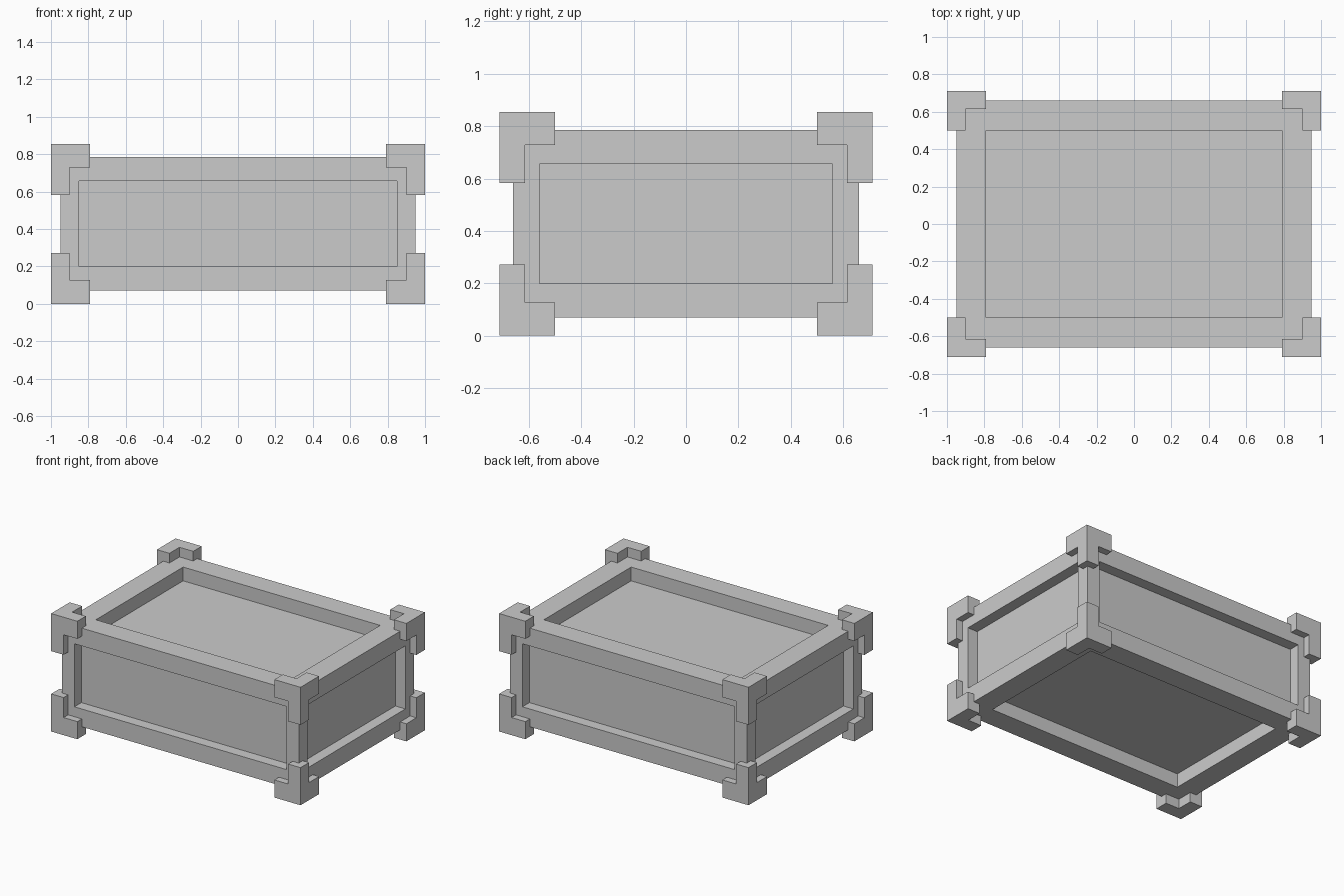
import bpy, bmesh
from mathutils import Vector

if "Cube" in bpy.data.objects:
    bpy.data.objects.remove(bpy.data.objects["Cube"])

MID = 0.4275  # mid height; everything is symmetric about it


def make_object(name, bm):
    bmesh.ops.recalc_face_normals(bm, faces=bm.faces)
    mesh = bpy.data.meshes.new(name)
    bm.to_mesh(mesh)
    bm.free()
    obj = bpy.data.objects.new(name, mesh)
    obj.location.z = MID
    bpy.context.collection.objects.link(obj)
    return obj


def box(lo, hi):
    bm = bmesh.new()
    bmesh.ops.create_cube(bm, size=1)
    for v in bm.verts:
        v.co = Vector([lo[i] if v.co[i] < 0 else hi[i] for i in range(3)])
    bm.normal_update()
    return bm


def main_axis(face):
    return max(range(3), key=lambda i: abs(face.normal[i]))


def sign(value):
    return 1 if value > 0 else -1


# Crate body: a box with one recessed panel in each of its six sides
half = (0.95, 0.66, 0.3575)
depth = (0.08, 0.08, 0.10)
opening = {0: (0, 0.56, 0.2285), 1: (0.85, 0, 0.2285), 2: (0.79, 0.50, 0)}
bm = box([-h for h in half], half)
for face in list(bm.faces):
    axis = main_axis(face)
    bmesh.ops.inset_individual(bm, faces=[face], thickness=0.05)
    for v in face.verts:
        for i in range(3):
            if i != axis:
                v.co[i] = sign(v.co[i]) * opening[axis][i]
    panel = bmesh.ops.extrude_discrete_faces(bm, faces=[face])["faces"][0]
    for v in panel.verts:
        v.co[axis] -= sign(v.co[axis]) * depth[axis]
make_object("crate_body", bm)

# Corner brackets: a small block with three arms along the edges, mirrored to 8
outer = (1.0, 0.712, 0.4275)
inner = (0.90, 0.615, 0.30)
arm_end = (0.79, 0.50, 0.155)
bm = box(inner, outer)
for face in [f for f in bm.faces if sum(f.normal) < 0]:
    axis = main_axis(face)
    tip = bmesh.ops.extrude_discrete_faces(bm, faces=[face])["faces"][0]
    for v in tip.verts:
        v.co[axis] = arm_end[axis]
brackets = make_object("corner_brackets", bm)
mirror = brackets.modifiers.new("mirror", "MIRROR")
mirror.use_axis = (True, True, True)
mirror.use_mirror_merge = False
